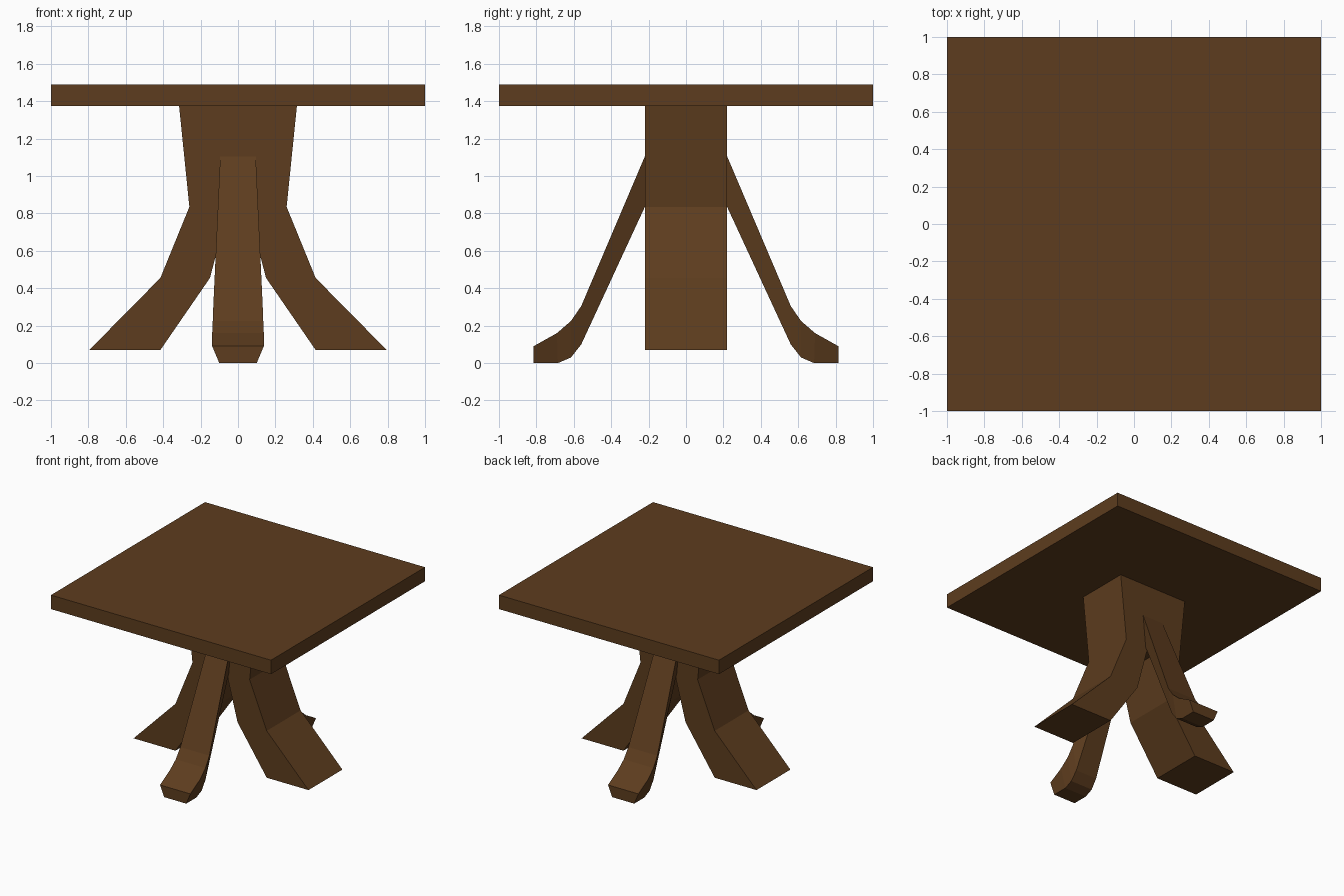
import bpy, bmesh

if "Cube" in bpy.data.objects:
    bpy.data.objects.remove(bpy.data.objects["Cube"])

wood = bpy.data.materials.new("dark_wood")
wood.diffuse_color = (0.11, 0.046, 0.013, 1)
wood.use_nodes = True
wood.node_tree.nodes["Principled BSDF"].inputs["Base Color"].default_value = wood.diffuse_color


def loft(name, rings):
    """Skin a list of equal-length point rings and cap both ends."""
    bm = bmesh.new()
    loops = [[bm.verts.new(p) for p in ring] for ring in rings]
    n = len(loops[0])
    for a, b in zip(loops, loops[1:]):
        for i in range(n):
            j = (i + 1) % n
            bm.faces.new((a[i], a[j], b[j], b[i]))
    bm.faces.new(loops[0])
    bm.faces.new(loops[-1])
    bmesh.ops.recalc_face_normals(bm, faces=bm.faces)
    mesh = bpy.data.meshes.new(name)
    bm.to_mesh(mesh)
    bm.free()
    mesh.materials.append(wood)
    obj = bpy.data.objects.new(name, mesh)
    bpy.context.collection.objects.link(obj)
    return obj


# Square tabletop
loft("tabletop", [[(-1, -1, z), (1, -1, z), (1, 1, z), (-1, 1, z)]
                  for z in (1.375, 1.49)])

# Pedestal with two splayed side legs: half outline mirrored, then extruded in y
half = [(0.315, 1.375), (0.26, 0.835), (0.415, 0.455), (0.795, 0.07),
        (0.415, 0.07), (0.15, 0.455), (0.05, 0.835)]
outline = half + [(-x, z) for x, z in reversed(half)]
loft("pedestal", [[(x, y, z) for x, z in outline] for y in (-0.22, 0.22)])

# Slim curved legs: upper (y, z, half width), lower (y, z, half width)
sections = [
    ((0.22, 1.105, 0.095), (0.22, 0.835, 0.07)),
    ((0.56, 0.305, 0.132), (0.56, 0.10, 0.097)),
    ((0.615, 0.225, 0.135), (0.615, 0.03, 0.10)),
    ((0.69, 0.16, 0.138), (0.685, 0.0, 0.10)),
    ((0.815, 0.09, 0.138), (0.815, 0.0, 0.10)),
]
for name, s in (("front_leg", -1), ("back_leg", 1)):
    loft(name, [[(-uw, s * uy, uz), (uw, s * uy, uz), (lw, s * ly, lz), (-lw, s * ly, lz)]
                for (uy, uz, uw), (ly, lz, lw) in sections])
